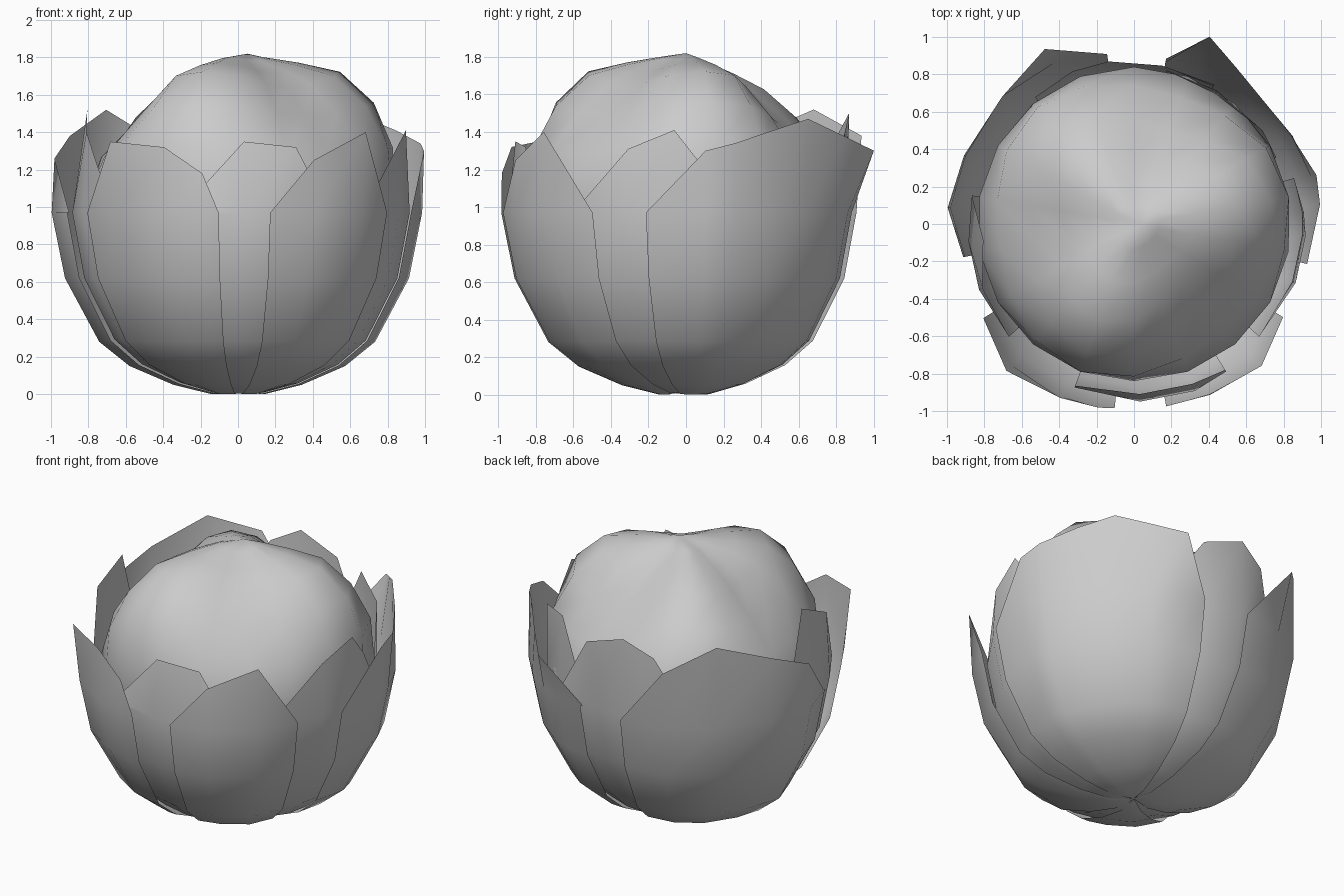
import bpy, bmesh
from math import sin, cos, radians

if "Cube" in bpy.data.objects:
    bpy.data.objects.remove(bpy.data.objects["Cube"])

# Bowl profile shared by all leaves: (radius, height)
BOWL = [(0.0, 0.01), (0.14, 0.0), (0.34, 0.05), (0.57, 0.15), (0.73, 0.28), (0.91, 0.62), (0.98, 0.97)]


def finish(bm, name):
    bmesh.ops.remove_doubles(bm, verts=bm.verts, dist=0.0005)
    bmesh.ops.recalc_face_normals(bm, faces=bm.faces)
    for f in bm.faces:
        f.smooth = True
    me = bpy.data.meshes.new(name)
    bm.to_mesh(me)
    bm.free()
    ob = bpy.data.objects.new(name, me)
    bpy.context.collection.objects.link(ob)
    return ob


def point(bm, deg, r, z):
    a = radians(deg)
    return bm.verts.new((r * cos(a), r * sin(a), z))


def leaf(name, ribs):
    """Each rib: angle, radius at the belly, tip height, tip radius."""
    bm = bmesh.new()
    cols = []
    for deg, belly, tip_z, tip_r in ribs:
        k = belly / 0.98
        col = [point(bm, deg, r * k, z + max(0, 1 - k) * 0.12 * (z < 0.5)) for r, z in BOWL]
        col.append(point(bm, deg, tip_r, tip_z))
        cols.append(col)
    for a, b in zip(cols, cols[1:]):
        for i in range(len(a) - 1):
            bm.faces.new((a[i], b[i], b[i + 1], a[i + 1]))
    return finish(bm, name)


# Lumpy head: lathe with three shoulders near the top, the back one lower
core = bmesh.new()
PROFILE = [(0.05, 0.05), (0.3, 0.1), (0.45, 0.18), (0.6, 0.33), (0.76, 0.65), (0.84, 1.0),
           (0.79, 1.3), (0.65, 1.52), (0.48, 1.68), (0.30, 1.745), (0.13, 1.79)]
N = 18
rings = []
for r, z in PROFILE:
    w = max(0.0, min(1.0, (z - 1.1) / 0.5)) * min(1.0, r / 0.5)
    ring = []
    for i in range(N):
        deg = 360 * i / N + 10
        c = cos(radians(3 * (deg - 10)))
        drop = 0.08 * w * max(0.0, cos(radians(deg - 125)))
        ring.append(point(core, deg, r * (1 + 0.16 * w * c) - drop, z + 0.045 * w * c - drop))
    rings.append(ring)
for a, b in zip(rings, rings[1:]):
    for i in range(N):
        j = (i + 1) % N
        core.faces.new((a[i], a[j], b[j], b[i]))
top = core.verts.new((0.05, 0, 1.82))
for i in range(N):
    core.faces.new((rings[-1][i], rings[-1][(i + 1) % N], top))
core.faces.new(rings[0])
finish(core, "head")

# Large outer leaves
leaf("outer_leaf_right", [(-13, .95, .97, .95), (6, .99, 1.3, 1.0), (15, .98, 1.34, 1.01),
                          (29, .97, 1.41, .965), (43, .95, 1.47, .955), (57, .94, 1.38, 1.0),
                          (68, .93, 1.3, 1.08), (79, .9, .97, .88)])
leaf("outer_leaf_front_right", [(-80, .99, .97, .99), (-66, 1.0, 1.25, .995),
                                (-48, 1.0, 1.4, 1.02), (-32, .94, .97, .94)])
leaf("outer_leaf_front_left", [(-148, .95, .97, .95), (-131, 1.0, 1.35, 1.04), (-113, 1.0, 1.32, 1.01),
                               (-101, 1.0, 1.18, 1.0), (-96, .99, .97, .99)])
leaf("outer_leaf_left", [(99, .92, .97, .92), (117, .96, 1.38, 1.05), (136, .98, 1.52, .98),
                         (158, .98, 1.38, .97), (175, 1.0, 1.26, .985), (191, .93, .97, .92)])

# Leaves tucked between the outer ones
leaf("middle_leaf_right", [(-42, .9, .97, .9), (-20, .92, 1.31, .9), (-4, .92, 1.41, .9),
                           (4, .91, 1.25, .9), (16, .89, .97, .89)])
leaf("middle_leaf_front", [(-110, .93, .97, .92), (-88, .95, 1.35, .91), (-70, .95, 1.32, .91),
                           (-58, .93, .97, .92)])
leaf("middle_leaf_back", [(60, .86, .97, .85), (80, .86, 1.4, .86), (99, .87, 1.5, .88),
                          (112, .87, 1.4, .88), (128, .86, .97, .86)])
leaf("middle_leaf_left", [(170, .88, .97, .88), (186, .89, 1.52, .81), (203, .9, 1.4, .88),
                          (222, .9, .97, .9)])

# Inner leaf hugging the head
leaf("inner_leaf_back", [(25, .84, .97, .84), (36, .85, 1.38, .85), (58, .84, 1.44, .82),
                         (78, .84, .97, .84)])
